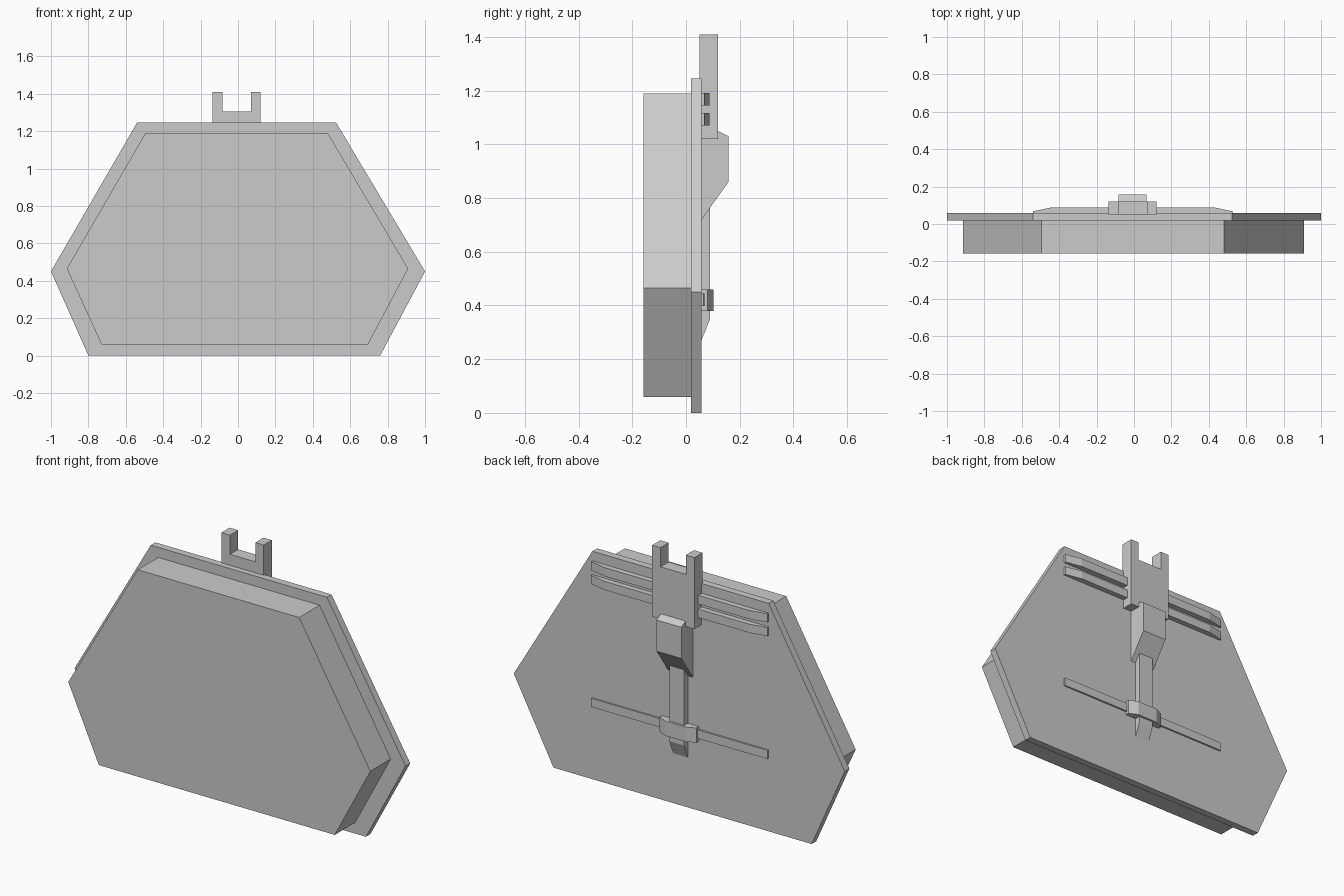
import bpy, bmesh

if "Cube" in bpy.data.objects:
    bpy.data.objects.remove(bpy.data.objects["Cube"])


def prism(name, profile, axis, lo, hi):
    """Extrude a 2D profile along an axis: y uses (x,z), x uses (y,z), z uses (x,y)."""
    place = {'x': lambda a, b, t: (t, a, b),
             'y': lambda a, b, t: (a, t, b),
             'z': lambda a, b, t: (a, b, t)}[axis]
    bm = bmesh.new()
    rings = [[bm.verts.new(place(a, b, t)) for a, b in profile] for t in (lo, hi)]
    bm.faces.new(rings[0])
    bm.faces.new(rings[1])
    n = len(profile)
    for i in range(n):
        j = (i + 1) % n
        bm.faces.new((rings[0][i], rings[0][j], rings[1][j], rings[1][i]))
    bmesh.ops.recalc_face_normals(bm, faces=bm.faces)
    mesh = bpy.data.meshes.new(name)
    bm.to_mesh(mesh)
    bm.free()
    obj = bpy.data.objects.new(name, mesh)
    bpy.context.collection.objects.link(obj)
    return obj


# Hexagonal back plate and the thicker inset front block
prism("back_plate", [(-0.80, 0), (0.76, 0), (1.0, 0.45), (0.525, 1.245),
                     (-0.54, 1.245), (-1.0, 0.45)], 'y', 0.018, 0.058)
prism("front_block", [(-0.73, 0.06), (0.695, 0.06), (0.91, 0.465), (0.48, 1.19),
                      (-0.495, 1.19), (-0.915, 0.465)], 'y', -0.158, 0.018)

# Forked bracket standing above the plate
prism("fork_bracket", [(-0.135, 1.02), (0.12, 1.02), (0.12, 1.41), (0.07, 1.41),
                       (0.07, 1.305), (-0.083, 1.305), (-0.083, 1.41),
                       (-0.135, 1.41)], 'y', 0.05, 0.12)

# Wedge housing below the bracket
prism("wedge_housing", [(0.055, 0.715), (0.158, 0.86), (0.158, 1.03),
                        (0.115, 1.052), (0.055, 1.052)], 'x', -0.082, 0.068)

# Vertical strap with tapered foot
prism("vertical_strap", [(0.055, 0.265), (0.09, 0.35), (0.09, 0.80),
                         (0.055, 0.80)], 'x', -0.052, 0.038)

# Horizontal ribs with sloped ends
for name, z, tip, crest in (("upper_rib", 1.145, 0.068, 0.088),
                            ("middle_rib", 1.07, 0.068, 0.088),
                            ("lower_rib", 0.398, 0.066, 0.068)):
    prism(name, [(-0.54, 0.055), (0.527, 0.055), (0.527, tip), (0.43, crest),
                 (-0.445, crest), (-0.54, tip)], 'z', z, z + 0.047)

# Chamfered loop holding the strap
prism("strap_loop", [(-0.118, 0.055), (0.104, 0.055), (0.104, 0.08), (0.055, 0.102),
                     (-0.069, 0.102), (-0.118, 0.08)], 'z', 0.38, 0.46)
